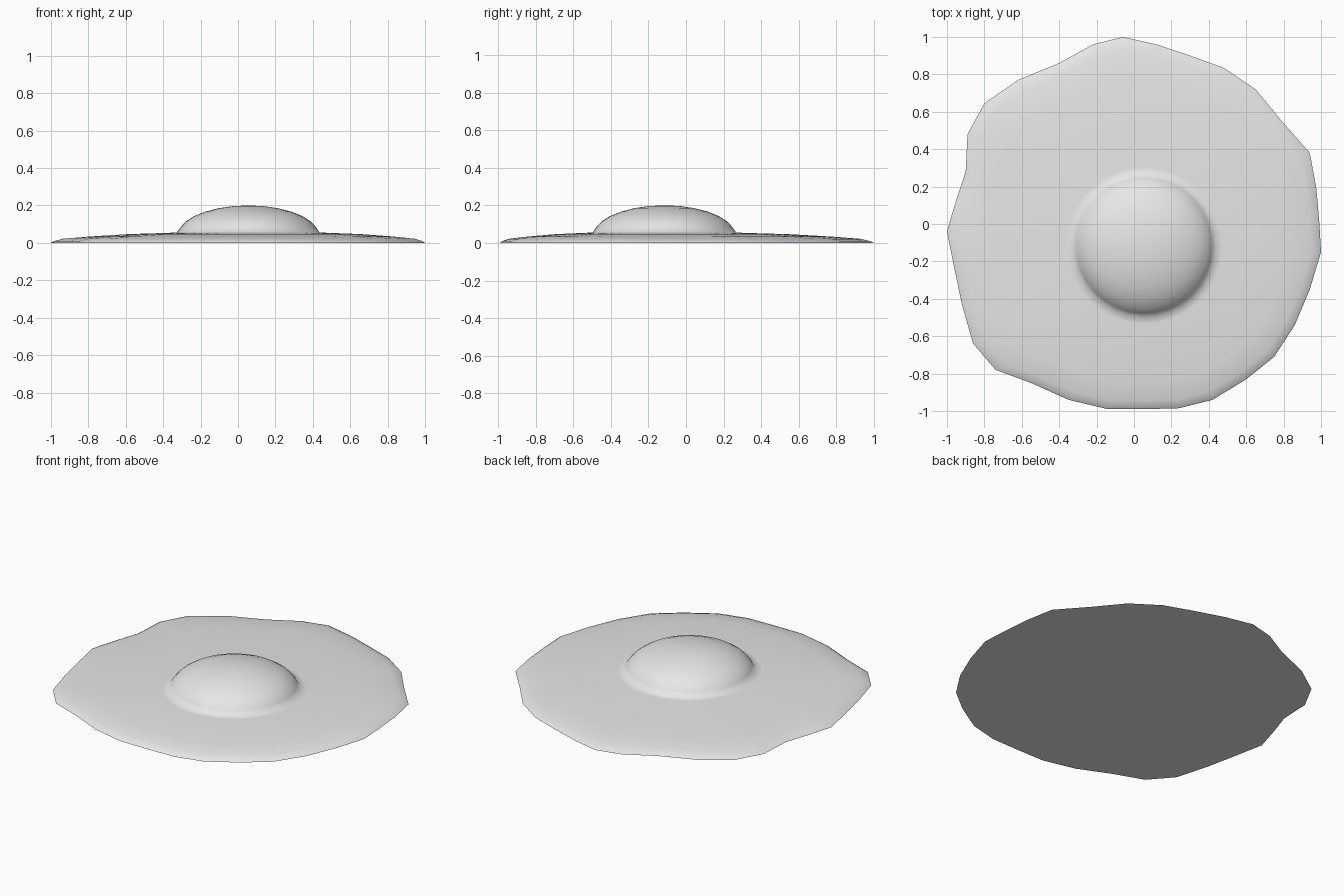
import bpy
import bmesh
import math
from mathutils import Vector

cube = bpy.data.objects.get("Cube")
if cube:
    bpy.data.objects.remove(cube, do_unlink=True)

# One plain colour for everything
grey = bpy.data.materials.new("pale_grey")
grey.use_nodes = True
colour = (0.8, 0.8, 0.8, 1)
grey.diffuse_color = colour
grey.node_tree.nodes["Principled BSDF"].inputs["Base Color"].default_value = colour

# Irregular rim of the egg white, counter-clockwise from the +x side
RIM = [
    (1, -.15), (.99, .02), (.975, .19), (.94, .38), (.79, .55), (.65, .72), (.48, .835), (.3, .9),
    (.12, .96), (-.06, 1), (-.22, .96), (-.4, .86), (-.62, .77), (-.8, .645), (-.89, .48), (-.9, .28),
    (-.95, .13), (-1, -.04), (-.96, -.24), (-.92, -.43), (-.86, -.64), (-.74, -.78), (-.55, -.85), (-.35, -.94),
    (-.14, -.99), (.06, -.99), (.24, -.985), (.42, -.94), (.6, -.83), (.75, -.71), (.86, -.54), (.94, -.35),
]
COUNT = len(RIM)
YOLK = Vector((.055, -.115))
FOOT = .42          # radius where the white meets the yolk
TOP = .2


def circle(radius):
    """Points around the yolk centre, one for each rim point."""
    start = math.radians(-2)
    return [YOLK + radius * Vector((math.cos(start + math.tau * i / COUNT),
                                    math.sin(start + math.tau * i / COUNT)))
            for i in range(COUNT)]


bm = bmesh.new()


def ring(points, z):
    return [bm.verts.new((p.x, p.y, z)) for p in points]


# White: rings blended from the rim to the foot of the yolk
rim = [Vector(p) for p in RIM]
foot = circle(FOOT)
rings = []
for blend, z in [(0, 0), (.03, .01), (.1, .022), (.32, .034), (.65, .047), (1, .054)]:
    rings.append(ring([a.lerp(b, blend) for a, b in zip(rim, foot)], z))

# Yolk: a low dome rising from a soft crease
for radius, z in [(.382, .056), (.362, .085), (.335, .114), (.29, .143),
                  (.23, .167), (.16, .185), (.08, .197)]:
    rings.append(ring(circle(radius), z))

for low, high in zip(rings, rings[1:]):
    for i in range(COUNT):
        j = (i + 1) % COUNT
        bm.faces.new((low[i], low[j], high[j], high[i])).smooth = True

crown = bm.verts.new((YOLK.x, YOLK.y, TOP))
for i in range(COUNT):
    bm.faces.new((rings[-1][i], rings[-1][(i + 1) % COUNT], crown)).smooth = True

# Flat underside with a crisp edge
base = bm.faces.new(rings[0][::-1])
for edge in base.edges:
    edge.smooth = False

mesh = bpy.data.meshes.new("fried_egg")
bm.to_mesh(mesh)
bm.free()
mesh.materials.append(grey)
egg = bpy.data.objects.new("fried_egg", mesh)
bpy.context.collection.objects.link(egg)
